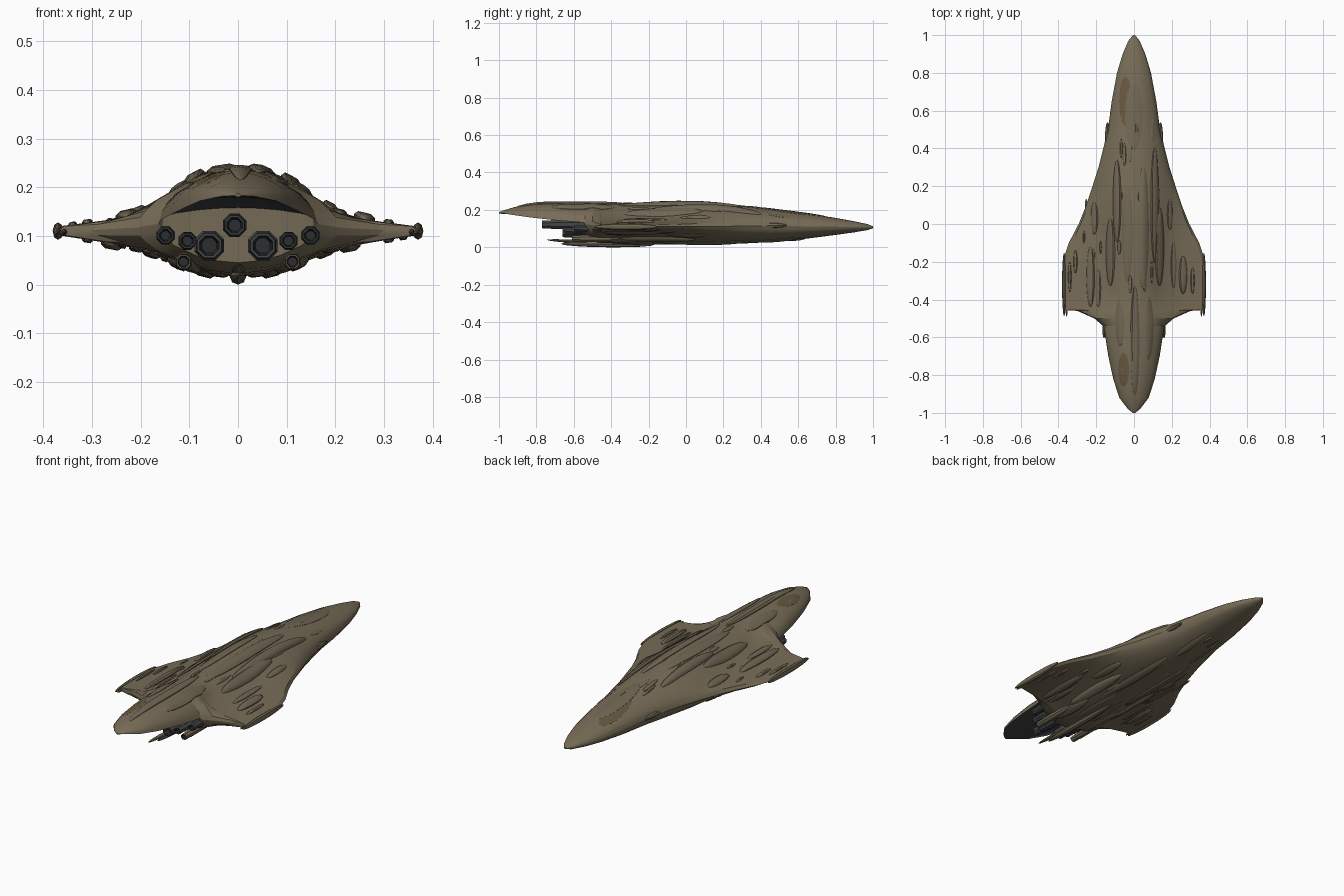
import bpy, bmesh, math, random
from mathutils import Vector, Matrix
from mathutils.bvhtree import BVHTree

if "Cube" in bpy.data.objects:
    bpy.data.objects.remove(bpy.data.objects["Cube"])

random.seed(4)


def material(name, rgb):
    m = bpy.data.materials.new(name)
    m.diffuse_color = (*rgb, 1)
    m.use_nodes = True
    m.node_tree.nodes["Principled BSDF"].inputs["Base Color"].default_value = m.diffuse_color
    return m


HULL = material("hull_brown", (0.185, 0.150, 0.095))
POD = material("pod_brown", (0.165, 0.135, 0.088))
STAIN = material("stain_brown", (0.135, 0.095, 0.052))
DARK = material("engine_grey", (0.055, 0.058, 0.062))
CORE = material("nozzle_dark", (0.025, 0.027, 0.03))


def finish(name, bm, mats, angle=28):
    bmesh.ops.recalc_face_normals(bm, faces=bm.faces)
    me = bpy.data.meshes.new(name)
    bm.to_mesh(me)
    bm.free()
    ob = bpy.data.objects.new(name, me)
    bpy.context.collection.objects.link(ob)
    for m in mats:
        me.materials.append(m)
    bpy.ops.object.select_all(action='DESELECT')
    ob.select_set(True)
    bpy.context.view_layer.objects.active = ob
    bpy.ops.object.shade_smooth_by_angle(angle=math.radians(angle))
    return ob


# Hull stations: y, half width, top z, bottom z, edge z
STATIONS = [
    (1.0, .006, .112, .102, .107), (.97, .03, .124, .092, .107), (.9, .06, .139, .08, .108),
    (.8, .09, .157, .066, .11), (.65, .118, .18, .047, .112), (.5, .138, .199, .032, .114),
    (.4, .163, .212, .025, .114), (.3, .188, .224, .02, .113), (.2, .22, .234, .017, .112),
    (.1, .253, .241, .016, .111), (0, .293, .244, .016, .11), (-.1, .345, .243, .016, .11),
    (-.2, .378, .239, .016, .11), (-.33, .38, .235, .017, .11), (-.455, .372, .234, .022, .11),
    (-.46, .30, .234, .023, .112), (-.5, .21, .234, .03, .117), (-.54, .163, .235, .045, .125),
    (-.545, .16, .235, .158, .132), (-.7, .136, .236, .17, .145), (-.82, .11, .23, .176, .158),
    (-.92, .078, .214, .18, .172), (-.98, .032, .196, .179, .182), (-1.0, .006, .187, .18, .183)]
TOP = (1, .93, .68, .36, .17, .08)
BOTTOM = (1, .92, .74, .46, .25, .1)


def section(y, w, zt, zb, ze):
    k = min(1, max(0, (w - .1) / .22))
    b = min(.17, w * .8)
    xs = [0, .33 * b, .65 * b, b, (b + w) / 2, w * .96]

    def side(fr, z):
        return [(x, y, ze + (z - ze) * (k * f + (1 - k) * math.sqrt(1 - (x / w) ** 2)))
                for x, f in zip(xs, fr)]
    half = side(TOP, zt) + [(w, y, ze)] + side(BOTTOM, zb)[::-1]
    return half + [(-x, y, z) for x, y, z in half[-2:0:-1]]


bm = bmesh.new()
rings = [[bm.verts.new(p) for p in section(*s)] for s in STATIONS]
for r, q in zip(rings, rings[1:]):
    for i in range(len(r)):
        j = (i + 1) % len(r)
        bm.faces.new((r[i], r[j], q[j], q[i]))
bm.faces.new(rings[0])
bm.faces.new(rings[-1])
bmesh.ops.recalc_face_normals(bm, faces=bm.faces)
tree = BVHTree.FromBMesh(bm)
# Shadowed engine bay under the tail
for f in bm.faces:
    c = f.calc_center_median()
    if c.y < -.54 and f.normal.z < -.2:
        f.material_index = 1
finish("main_hull", bm, [HULL, DARK], 22)


def surface(x, y, s):
    hit = tree.ray_cast(Vector((x, y, s)), Vector((0, 0, -s)))[0]
    return hit.z if hit else None


# Blister that follows the hull surface; s = 1 on top, -1 below
def blister(name, x, y, w, length, h, s=1, mat=POD):
    bm = bmesh.new()
    bmesh.ops.create_uvsphere(bm, u_segments=10, v_segments=10, radius=1,
                              matrix=Matrix.Rotation(math.pi / 2, 4, 'X'))
    mid = surface(x, y, s)
    for v in bm.verts:
        px, py = x + v.co.x * w / 2, y + v.co.y * length / 2
        z = surface(px, py, s)
        z = mid if z is None else z
        lift = max(-.5, min(.75, v.co.z * s)) / .75
        v.co = (px, py, z + s * lift * h)
    finish(name, bm, [mat], 35)


# Large dorsal blisters
for p in [(.11, .1, .045, .62, .016), (-.09, .12, .045, .44, .014), (-.035, -.05, .06, .52, .008),
          (.05, -.02, .06, .66, .010), (.135, -.12, .05, .42, .016), (-.125, -.15, .05, .36, .014),
          (-.21, .03, .04, .17, .010), (.19, .05, .03, .16, .008), (.005, -.62, .05, .58, .011),
          (.075, -.55, .06, .34, .008), (-.075, -.52, .05, .26, .008), (0, .57, .10, .36, .004)]:
    blister("dorsal_blister", *p)

# Wing pods above and below
for p in [(-.23, -.28, .045, .32, .012), (.26, -.27, .045, .2, .013), (-.31, -.2, .022, .12, .007),
          (.31, -.3, .022, .14, .007), (-.34, -.28, .018, .16, .006), (.21, -.22, .03, .24, .008),
          (-.19, -.34, .03, .2, .007)]:
    blister("wing_pod", *p)
    blister("lower_wing_pod", -p[0], *p[1:4], p[4] * .9, -1)

# Belly blisters
for sx in (-1, 1):
    for p in [(.07, .1, .045, .5, .010), (.125, -.15, .045, .4, .014), (.1, -.38, .05, .28, .012),
              (.05, .5, .035, .26, .007), (.18, 0, .04, .22, .009), (.04, -.25, .04, .3, .006)]:
        blister("belly_blister", p[0] * sx, *p[1:], -1)

# Small scattered bumps
for i in range(36):
    y = random.uniform(-.4, .6)
    reach = .11 if y > .35 else .17 if y > .1 else .27
    blister("small_bump", random.uniform(-reach, reach), y, random.uniform(.012, .022),
            random.uniform(.05, .13), random.uniform(.003, .007), random.choice((-1, 1)))

# Brown stains on the nose and tail
blister("nose_stain", -.045, .65, .07, .26, .001, 1, STAIN)
blister("tail_stain", -.055, -.77, .06, .18, .001, 1, STAIN)


# Free-standing tapered pod along y
def spindle(name, x, y, z, w, length, h, tilt=0):
    bm = bmesh.new()
    bmesh.ops.create_uvsphere(bm, u_segments=8, v_segments=8, radius=.5,
                              matrix=Matrix.Rotation(math.pi / 2, 4, 'X'))
    m = Matrix.Translation((x, y, z)) @ Matrix.Rotation(tilt, 4, 'X') @ Matrix.Diagonal((w, length, h, 1))
    bmesh.ops.transform(bm, matrix=m, verts=bm.verts)
    finish(name, bm, [POD])


# Wing tip rails with rear prongs, and cheek pods on the forebody
for sx in (-1, 1):
    spindle("wing_tip_rail", .37 * sx, -.32, .11, .022, .34, .036)
    spindle("wing_prong", .357 * sx, -.44, .108, .012, .1, .014)
    spindle("cheek_pod", .14 * sx, .43, .117, .03, .22, .03)

# Keel spine trailing under the engines
spindle("keel_spine", 0, -.42, .016, .034, .5, .032, -.01)
spindle("keel_probe", 0, -.58, .03, .026, .33, .018, -.06)


# Engine: outer barrel, flared rim and sunken nozzle
def engine(name, x, z, r, back, front=-.42, mat=DARK):
    prof = [(front, r * .7), (front - .06, r), (back + .05, r), (back + .045, r * .9),
            (back + .015, r * .9), (back, r * .82), (back, r * .66), (back + .03, r * .5)]
    bm = bmesh.new()
    n = 8
    loops = [[bm.verts.new((x + q * math.cos(2 * math.pi * (i + .5) / n), y,
                            z + q * math.sin(2 * math.pi * (i + .5) / n)))
              for i in range(n)] for y, q in prof]
    for k, (a, b) in enumerate(zip(loops, loops[1:])):
        for i in range(n):
            f = bm.faces.new((a[i], a[(i + 1) % n], b[(i + 1) % n], b[i]))
            f.material_index = 1 if k == 6 else 0
    bm.faces.new(loops[0])
    bm.faces.new(loops[-1]).material_index = 1
    finish(name, bm, [mat, CORE], 30)


engine("upper_engine", -.007, .122, .026, -.77)
for sx in (-1, 1):
    engine("main_engine", .055 * sx - .004, .08, .033, -.66)
    engine("inner_engine", .104 * sx, .09, .02, -.65)
    engine("outer_engine", .149 * sx, .101, .02, -.6)
    engine("lower_engine", .112 * sx, .047, .019, -.61, -.36, POD)
